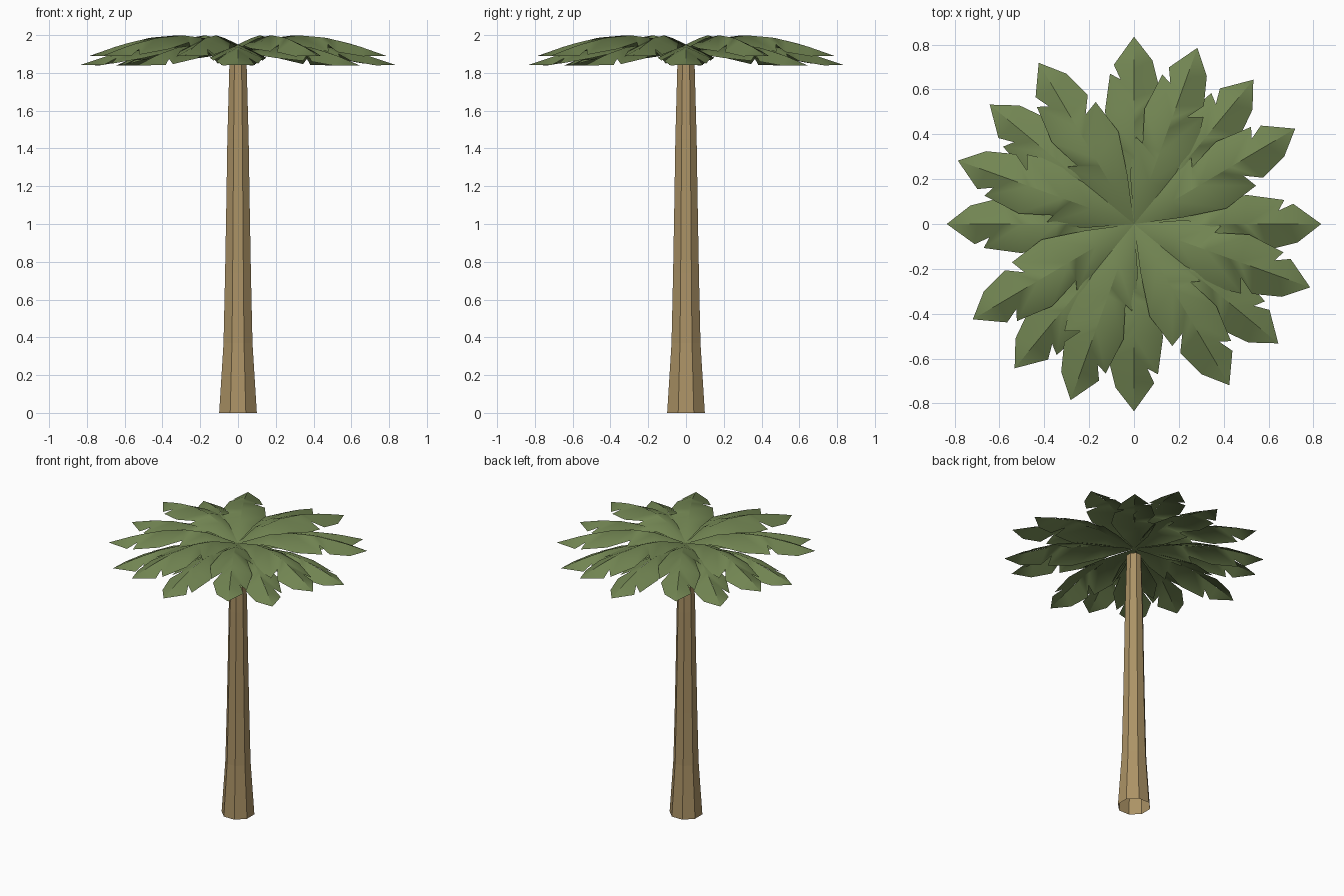
import bpy, bmesh, math

if "Cube" in bpy.data.objects:
    bpy.data.objects.remove(bpy.data.objects["Cube"])


def material(name, rgb):
    m = bpy.data.materials.new(name)
    m.diffuse_color = (*rgb, 1)
    m.use_nodes = True
    m.node_tree.nodes["Principled BSDF"].inputs["Base Color"].default_value = m.diffuse_color
    return m


def make_object(name, bm, mat, smooth=False):
    me = bpy.data.meshes.new(name)
    bm.to_mesh(me)
    bm.free()
    me.materials.append(mat)
    for p in me.polygons:
        p.use_smooth = smooth
    ob = bpy.data.objects.new(name, me)
    bpy.context.collection.objects.link(ob)
    return ob


bark = material("tan bark", (0.41, 0.29, 0.132))
green = material("leaf green", (0.168, 0.235, 0.085))

# Trunk: tapered eight-sided tube, rings of (height, radius)
bm = bmesh.new()
rings = []
for z, r in [(0, .108), (.37, .083), (.74, .074), (1.1, .067), (1.45, .061), (1.86, .049)]:
    rings.append([bm.verts.new((r * math.cos(math.radians(22.5 + 45 * i)),
                                r * math.sin(math.radians(22.5 + 45 * i)), z)) for i in range(8)])
for a, b in zip(rings, rings[1:]):
    for i in range(8):
        j = (i + 1) % 8
        bm.faces.new((a[i], a[j], b[j], b[i]))
make_object("trunk", bm, bark)

# Leaf outline on each side: (midrib station, edge distance, edge half width)
LEFT = [(.2, .2, .09), (.30, .376, .137), (.34, .352, .086), (.5, .5, .13),
        (.58, .67, .107), (.63, .645, .06), (.70, .71, .09)]
RIGHT = [(.2, .2, .085), (.34, .39, .15), (.45, .555, .13), (.50, .53, .063),
         (.56, .60, .115), (.69, .73, .082)]
RIB = [(0, 1.915), (.2, 1.983), (.35, 2.0), (.5, 1.985), (.66, 1.948), (.835, 1.89)]


def rib_height(r):
    for (r0, z0), (r1, z1) in zip(RIB, RIB[1:]):
        if r <= r1:
            return z0 + (z1 - z0) * (r - r0) / (r1 - r0)
    return RIB[-1][1]


def leaf(name, angle, drop):
    c, s = math.cos(angle), math.sin(angle)
    bm = bmesh.new()

    def point(r, side):
        z = rib_height(r) - drop * min(1, r / .15) - .45 * abs(side)
        return bm.verts.new((r * c - side * s, r * s + side * c, z))

    for sign, rows in ((1, LEFT), (-1, RIGHT)):
        mids = [point(0, 0)] + [point(m, 0) for m, _, _ in rows] + [point(.835, 0)]
        edge = [mids[0]] + [point(r, sign * w) for _, r, w in rows] + [mids[-1]]
        for i in range(len(mids) - 1):
            for tri in ((mids[i], mids[i + 1], edge[i + 1]), (mids[i], edge[i + 1], edge[i])):
                if len(set(tri)) == 3:
                    bm.faces.new(tri if sign > 0 else tri[::-1])
    # Join both halves along the midrib only where their stations agree
    bmesh.ops.remove_doubles(bm, verts=bm.verts, dist=1e-5)
    make_object(name, bm, green, smooth=True)


# Crown: a fan of four leaves, low and high in turn, repeated in four quarters
for quarter in range(4):
    for k, drop in enumerate((.048, 0, .05, 0)):
        leaf(f"leaf_{quarter * 4 + k + 1}", math.radians(90 * quarter - 19.8 * k), drop)
